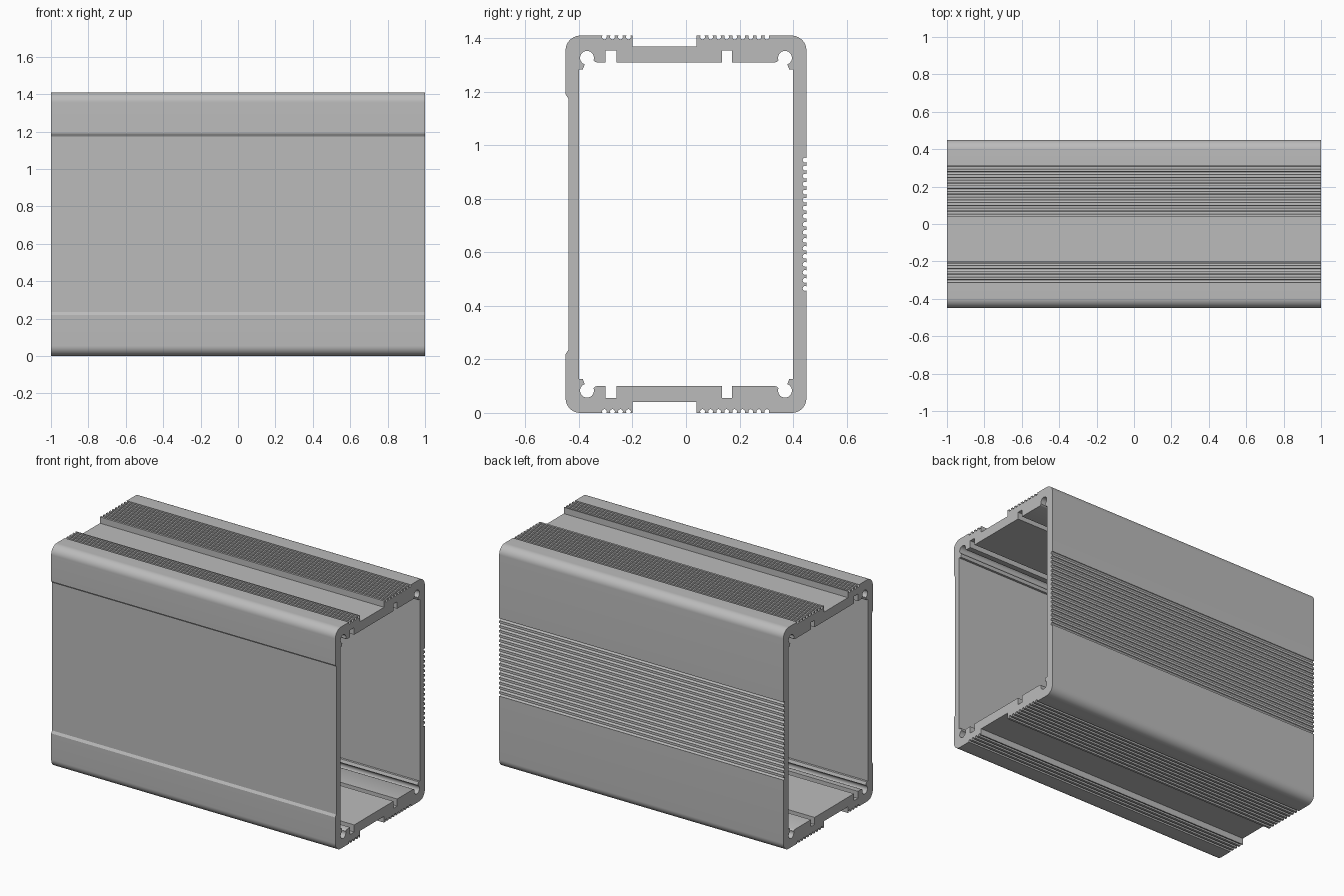
import bpy, bmesh
from math import radians, cos, sin

cube = bpy.data.objects.get("Cube")
if cube:
    bpy.data.objects.remove(cube, do_unlink=True)

TOP, HALF_DEPTH, HALF_LENGTH = 1.41, 0.45, 1.0
CORNER, PITCH = 0.055, 0.03


def arc(cy, cz, r, start, end, steps):
    """Points on an arc in the y-z plane, angles in degrees."""
    angles = [radians(start + (end - start) * i / steps) for i in range(steps + 1)]
    return [(cy + r * cos(a), cz + r * sin(a)) for a in angles]


def groove(y, z, heading):
    """Round groove cut to the left of an outline running along heading."""
    inward = radians(heading + 90)
    return arc(y + 0.005 * cos(inward), z + 0.005 * sin(inward), 0.009,
               heading + 214, heading - 34, 10)


def flip_y(points):
    return [(-y, z) for y, z in reversed(points)]


def with_bottom(points):
    """Close a top half with its mirror image below."""
    return points + [(y, TOP - z) for y, z in reversed(points)]


# Outer outline: grip grooves on the back
back = []
for i in range(-8, 9):
    back += groove(HALF_DEPTH, TOP / 2 + i * PITCH, 90)

# Outer outline: top with rounded corners, grooves, channel and recessed front
corner = arc(HALF_DEPTH - CORNER, TOP - CORNER, CORNER, 0, 90, 14)
top = list(corner)
for i in range(9):
    top += groove(0.302 - i * PITCH, TOP, 180)
top += [(0.04, TOP), (0.04, 1.37), (-0.2, 1.37), (-0.2, TOP)]
for i in range(4):
    top += groove(-0.215 - i * PITCH, TOP, 180)
top += flip_y(corner) + [(-HALF_DEPTH, 1.19), (-0.44, 1.175)]
outer = back + with_bottom(top)

# Inner outline: open screw channels and two slots
screw_channel = [(0.4, 1.283), (0.386, 1.283)]
screw_channel += arc(0.37, 1.327, 0.026, -70, 200, 20)
screw_channel += [(0.341, 1.313), (0.334, 1.31)]
slots = []
for right, left in ((0.172, 0.135), (-0.26, -0.3)):
    slots += [(right, 1.31), (right, 1.355), (left, 1.355), (left, 1.31)]
inner = with_bottom(screw_channel + slots + flip_y(screw_channel))

# Fill the section between both outlines and extrude it along x
bm = bmesh.new()
edges = []
for outline in (outer, inner):
    verts = [bm.verts.new((-HALF_LENGTH, y, z)) for y, z in outline]
    edges += [bm.edges.new((verts[i - 1], verts[i])) for i in range(len(verts))]
bmesh.ops.triangle_fill(bm, use_beauty=True, use_dissolve=False, edges=edges)
extruded = bmesh.ops.extrude_face_region(bm, geom=bm.faces[:], use_keep_orig=True)
moved = [v for v in extruded["geom"] if isinstance(v, bmesh.types.BMVert)]
bmesh.ops.translate(bm, verts=moved, vec=(2 * HALF_LENGTH, 0, 0))
bmesh.ops.recalc_face_normals(bm, faces=bm.faces[:])

mesh = bpy.data.meshes.new("extruded_housing")
bm.to_mesh(mesh)
bm.free()
housing = bpy.data.objects.new("extruded_housing", mesh)
bpy.context.collection.objects.link(housing)

# Plain grey metal
grey = bpy.data.materials.new("grey_metal")
grey.use_nodes = True
colour = (0.5, 0.5, 0.5, 1)
grey.diffuse_color = colour
grey.node_tree.nodes["Principled BSDF"].inputs["Base Color"].default_value = colour
mesh.materials.append(grey)

bpy.ops.object.select_all(action="DESELECT")
housing.select_set(True)
bpy.context.view_layer.objects.active = housing
bpy.ops.object.shade_smooth_by_angle(angle=radians(30))
